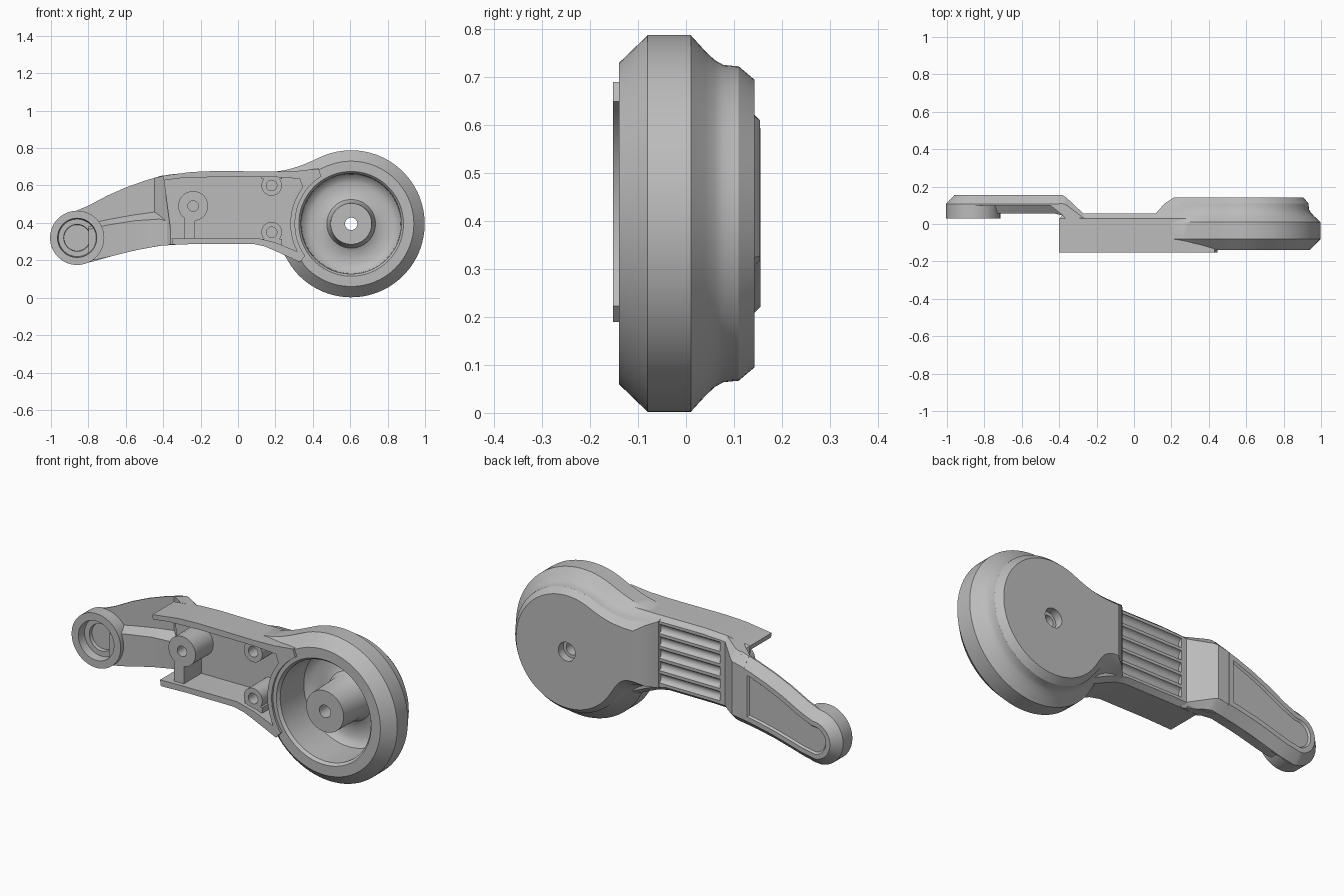
import bpy, bmesh
from math import sin, cos, radians, atan2, pi
from mathutils import Vector

if "Cube" in bpy.data.objects:
    bpy.data.objects.remove(bpy.data.objects["Cube"], do_unlink=True)

grey = bpy.data.materials.new("plain grey")
grey.use_nodes = True
colour = (0.5, 0.5, 0.5, 1)
grey.diffuse_color = colour
grey.node_tree.nodes["Principled BSDF"].inputs["Base Color"].default_value = colour

HUB = (0.605, 0.395)
TIP = (-0.86, 0.32)


def loft(name, rings, closed=False):
    """Skin rings of 3D points; cap the ends unless the rings close on themselves."""
    bm = bmesh.new()
    rows = [[bm.verts.new(p) for p in ring] for ring in rings]
    n = len(rows[0])
    pairs = list(zip(rows, rows[1:])) + ([(rows[-1], rows[0])] if closed else [])
    for a, b in pairs:
        for i in range(n):
            j = (i + 1) % n
            bm.faces.new((a[i], a[j], b[j], b[i]))
    if not closed:
        bm.faces.new(rows[0])
        bm.faces.new(rows[-1])
    bmesh.ops.recalc_face_normals(bm, faces=bm.faces)
    mesh = bpy.data.meshes.new(name)
    bm.to_mesh(mesh)
    bm.free()
    mesh.materials.append(grey)
    obj = bpy.data.objects.new(name, mesh)
    bpy.context.collection.objects.link(obj)
    return obj


def at(y, outline):
    return [(x, y, z) for x, z in outline]


def arc(c, r, a0, a1, n):
    angles = [radians(a0 + (a1 - a0) * i / n) for i in range(n + 1)]
    return [(c[0] + r * cos(a), c[1] + r * sin(a)) for a in angles]


def inset(outline, d):
    """Move a counter-clockwise outline inward by d."""
    out = []
    for i, p in enumerate(outline):
        p = Vector(p)
        e1 = (p - Vector(outline[i - 1])).normalized()
        e2 = (Vector(outline[(i + 1) % len(outline)]) - p).normalized()
        normal = Vector((-e1.y - e2.y, e1.x + e2.x)).normalized()
        scale = max(0.5, normal.dot(Vector((-e1.y, e1.x))))
        out.append(tuple(p + normal * d / scale))
    return out


def revolve(name, c, profile, n=48):
    """Profile of (y, radius) around an axis along y."""
    return loft(name, [at(y, arc(c, r, 0, 360 - 360 / n, n - 1)) for y, r in profile])


def box(name, x0, x1, y0, y1, z0, z1):
    rect = [(x0, z0), (x1, z0), (x1, z1), (x0, z1)]
    return loft(name, [at(y0, rect), at(y1, rect)])


def cut(obj, cutter):
    mod = obj.modifiers.new("cut", "BOOLEAN")
    mod.operation = "DIFFERENCE"
    mod.solver = "EXACT"
    mod.object = cutter
    bpy.context.view_layer.objects.active = obj
    bpy.ops.object.modifier_apply(modifier=mod.name)


def bezier(p, q, r, s, n):
    p, q, r, s = map(Vector, (p, q, r, s))
    ts = [i / n for i in range(1, n + 1)]
    return [tuple(p * (1 - t)**3 + q * 3 * t * (1 - t)**2 + r * 3 * t * t * (1 - t) + s * t**3)
            for t in ts]


def teardrop(r, xe, zt, zb):
    """Round housing section whose tail runs into the arm."""
    a0, a1 = -136, 115
    ring = arc(HUB, r, a0, a1, 56)
    first, last = ring[0], ring[-1]
    k = 0.4 * (last[0] - xe)
    t = radians(a1)
    upper = bezier(last, (last[0] - k * sin(t), last[1] + k * cos(t)), (xe + k, zt), (xe, zt), 10)
    end = [(xe, zt + (zb - zt) * i / 10) for i in range(1, 10)]
    t = radians(a0)
    lower = bezier(first, (first[0] + k * sin(t), first[1] - k * cos(t)), (xe + k, zb), (xe, zb), 10)
    return ring + upper + end + lower[::-1]


# Round housing: outer shell, cup, centre post and through hole in one skin
shell = [(-0.14, 0.335, 0.27, 0.64, 0.27), (-0.08, 0.393, 0.14, 0.672, 0.28),
         (0.01, 0.393, 0.14, 0.672, 0.28), (0.04, 0.36, 0.12, 0.665, 0.29),
         (0.06, 0.341, 0.12, 0.655, 0.30), (0.078, 0.331, 0.135, 0.65, 0.305),
         (0.11, 0.328, 0.165, 0.64, 0.315), (0.143, 0.30, 0.215, 0.61, 0.34)]
outer = [at(y, teardrop(r, xe, zt, zb)) for y, r, xe, zt, zb in shell]
bearings = [atan2(z - HUB[1], x - HUB[0]) for x, y, z in outer[0]]
bore = [(-0.14, 0.28), (-0.125, 0.268), (0.07, 0.265), (0.09, 0.247), (0.1, 0.22), (0.1, 0.16),
        (0.085, 0.13), (0.05, 0.114), (-0.13, 0.11), (-0.13, 0.033), (0.1, 0.033),
        (0.1, 0.05), (0.143, 0.05)]
inner = [[(HUB[0] + r * cos(a), y, HUB[1] + r * sin(a)) for a in bearings] for y, r in bore]
housing = loft("round_housing", outer[::-1] + inner, closed=True)

# Arm body with a chamfered back edge
arm_outline = [(-0.35, 0.283), (-0.2, 0.288), (0.08, 0.288), (0.14, 0.275), (0.2, 0.25), (0.33, 0.19)]
arm_outline += arc(HUB, 0.30, 215, 122, 20)
arm_outline += [(0.43, 0.69), (0.32, 0.678), (0.2, 0.675), (-0.13, 0.677), (-0.25, 0.672), (-0.4, 0.652)]
arm = loft("arm_body", [at(-0.152, arm_outline), at(0.03, arm_outline),
                        at(0.055, inset(arm_outline, 0.022))])

# Front pocket shared by arm and housing
pocket_outline = [(-0.6, 0.31), (-0.25, 0.318), (0.1, 0.32), (0.2, 0.295)]
pocket_outline += arc(HUB, 0.325, 207, 143, 16)
pocket_outline += [(0.33, 0.636), (0.2, 0.645), (-0.13, 0.645), (-0.3, 0.64), (-0.6, 0.6)]
pocket = loft("pocket_cutter", [at(-0.3, pocket_outline), at(0.02, pocket_outline)])
for part in (arm, housing):
    cut(part, pocket)
bpy.data.objects.remove(pocket)

# Finger grooves on the back of the arm
for i in range(5):
    z = 0.35 + 0.066 * i
    rim = [(0.06 + 0.026 * cos(a), z + 0.026 * sin(a)) for a in [k * pi / 8 for k in range(16)]]
    groove = loft("groove_cutter", [[(x, y, zz) for y, zz in rim] for x in (-0.24, 0.2)])
    cut(arm, groove)
    bpy.data.objects.remove(groove)

# Screw posts inside the pocket
for name, c, r in (("left_post", (-0.24, 0.49), 0.08), ("upper_post", (0.18, 0.6), 0.055),
                   ("lower_post", (0.18, 0.35), 0.055)):
    revolve(name, c, [(0.03, r), (-0.13, r), (-0.13, 0.028), (0.0, 0.028)], 32)
box("left_post_web", -0.29, -0.23, -0.128, 0.03, 0.3, 0.43)
box("upper_post_web", 0.126, 0.234, -0.128, 0.03, 0.635, 0.66)
box("lower_post_web", 0.126, 0.234, -0.128, 0.03, 0.285, 0.315)

# Sloped step between arm and lever
steps = [(-0.25, 0.668, 0.288, 0.02, 0.055, 0.022), (-0.27, 0.668, 0.287, 0.02, 0.055, 0.022),
         (-0.36, 0.659, 0.284, 0.025, 0.14, 0.04), (-0.38, 0.656, 0.282, 0.045, 0.154, 0.045),
         (-0.45, 0.64, 0.272, 0.102, 0.154, 0.045)]
loft("step", [[(x, f, b), (x, f, t), (x, k - c, t), (x, k, t - c), (x, k, b + c), (x, k - c, b)]
              for x, t, b, f, k, c in steps])

# Curved lever with chamfered rim and recessed back panel
lever = [(-0.40, 0.655), (-0.5, 0.625), (-0.6, 0.589), (-0.7, 0.545), (-0.8, 0.492)]
lever += arc(TIP, 0.145, 92, 265, 24)
lever += [(-0.78, 0.192), (-0.7, 0.215), (-0.6, 0.242), (-0.5, 0.263), (-0.40, 0.28)]
loft("lever", [at(0.1, lever), at(0.108, lever), at(0.155, inset(lever, 0.045)),
               at(0.155, inset(lever, 0.07)), at(0.145, inset(lever, 0.078))])

# Thick lower half on the lever front
ribs = [(-0.8, 0.195, 0.365, 0.4, 0.055), (-0.7, 0.216, 0.388, 0.42, 0.055),
        (-0.55, 0.253, 0.412, 0.447, 0.055), (-0.42, 0.277, 0.42, 0.465, 0.055),
        (-0.28, 0.287, 0.385, 0.39, 0.019)]
loft("lever_rib", [[(x, 0.105 if x < -0.4 else 0.05, b), (x, y, b), (x, y, f),
                    (x, 0.105 if x < -0.4 else 0.05, t)] for x, b, f, t, y in ribs])

# Ring-shaped socket at the lever end
revolve("lever_socket", TIP, [(0.105, 0.145), (0.03, 0.145), (0.03, 0.105), (0.075, 0.1),
                              (0.075, 0.072), (0.095, 0.07)])

# Smooth shading with sharp edges kept
bpy.ops.object.select_all(action="DESELECT")
for obj in bpy.context.collection.objects:
    if obj.type == "MESH" and grey.name in obj.data.materials:
        obj.select_set(True)
        bpy.context.view_layer.objects.active = obj
bpy.ops.object.shade_smooth_by_angle(angle=radians(28))
